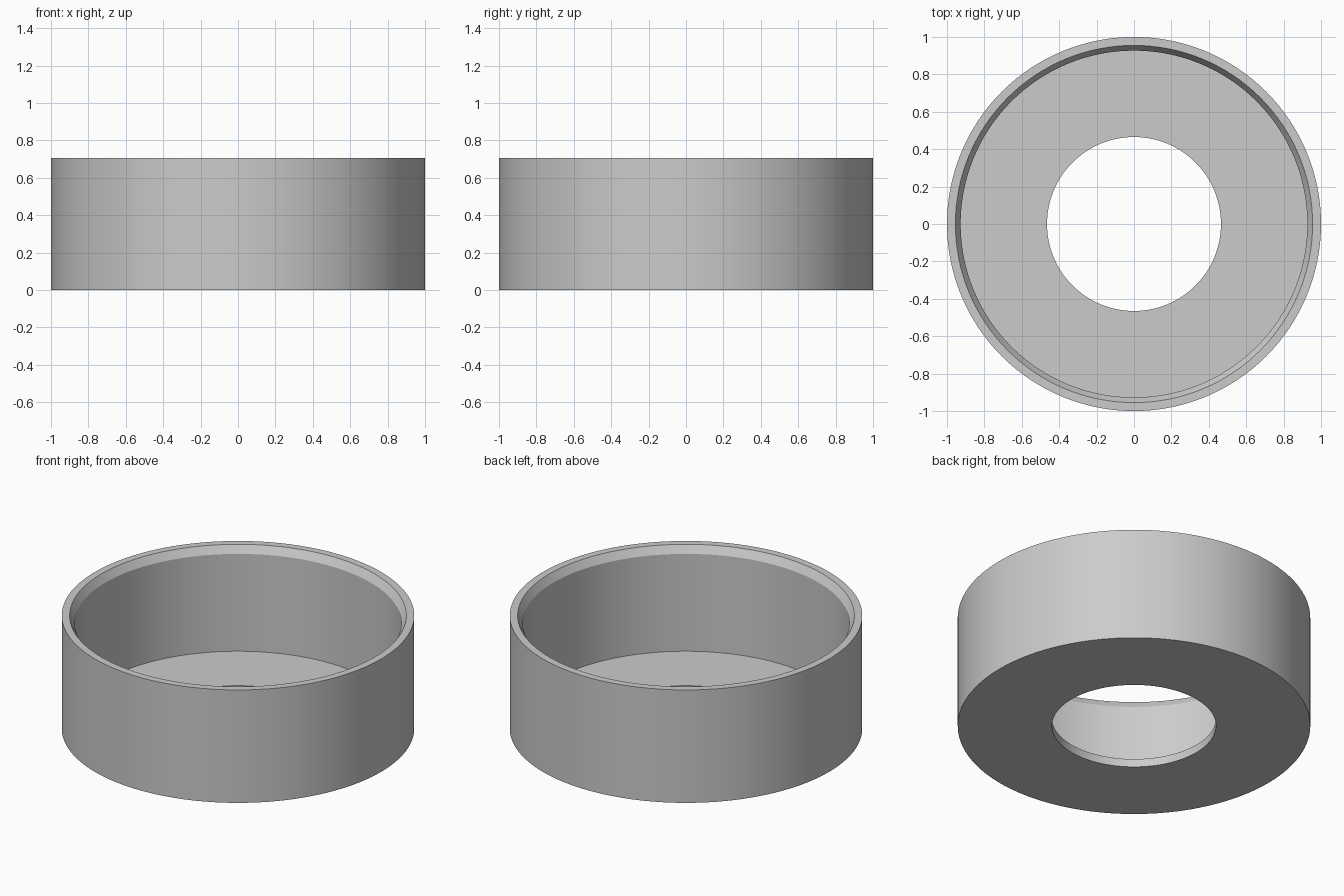
import bpy, bmesh, math

if "Cube" in bpy.data.objects:
    bpy.data.objects.remove(bpy.data.objects["Cube"])

SIDES = 128

grey = bpy.data.materials.new("plain_grey")
grey.diffuse_color = (0.6, 0.6, 0.6, 1)
grey.use_nodes = True
grey.node_tree.nodes["Principled BSDF"].inputs["Base Color"].default_value = grey.diffuse_color

# Closed cross-section (radius, height): base, outer wall, rim, chamfer, inner wall, floor, hole
profile = [(0.465, 0.0), (1.0, 0.0), (1.0, 0.707), (0.955, 0.707),
           (0.927, 0.66), (0.927, 0.051), (0.465, 0.051)]

bm = bmesh.new()
rings = []
for r, z in profile:
    rings.append([bm.verts.new((r * math.cos(2 * math.pi * i / SIDES),
                                r * math.sin(2 * math.pi * i / SIDES), z))
                  for i in range(SIDES)])

# Join each ring to the next, closing the cross-section
for k, a in enumerate(rings):
    b = rings[(k + 1) % len(rings)]
    for i in range(SIDES):
        j = (i + 1) % SIDES
        bm.faces.new((a[i], a[j], b[j], b[i]))
bmesh.ops.recalc_face_normals(bm, faces=bm.faces)

mesh = bpy.data.meshes.new("ring_cup")
bm.to_mesh(mesh)
bm.free()
mesh.materials.append(grey)
cup = bpy.data.objects.new("ring_cup", mesh)
bpy.context.collection.objects.link(cup)

# Smooth round walls, sharp rims
bpy.context.view_layer.objects.active = cup
cup.select_set(True)
bpy.ops.object.shade_smooth_by_angle(angle=math.radians(20))
